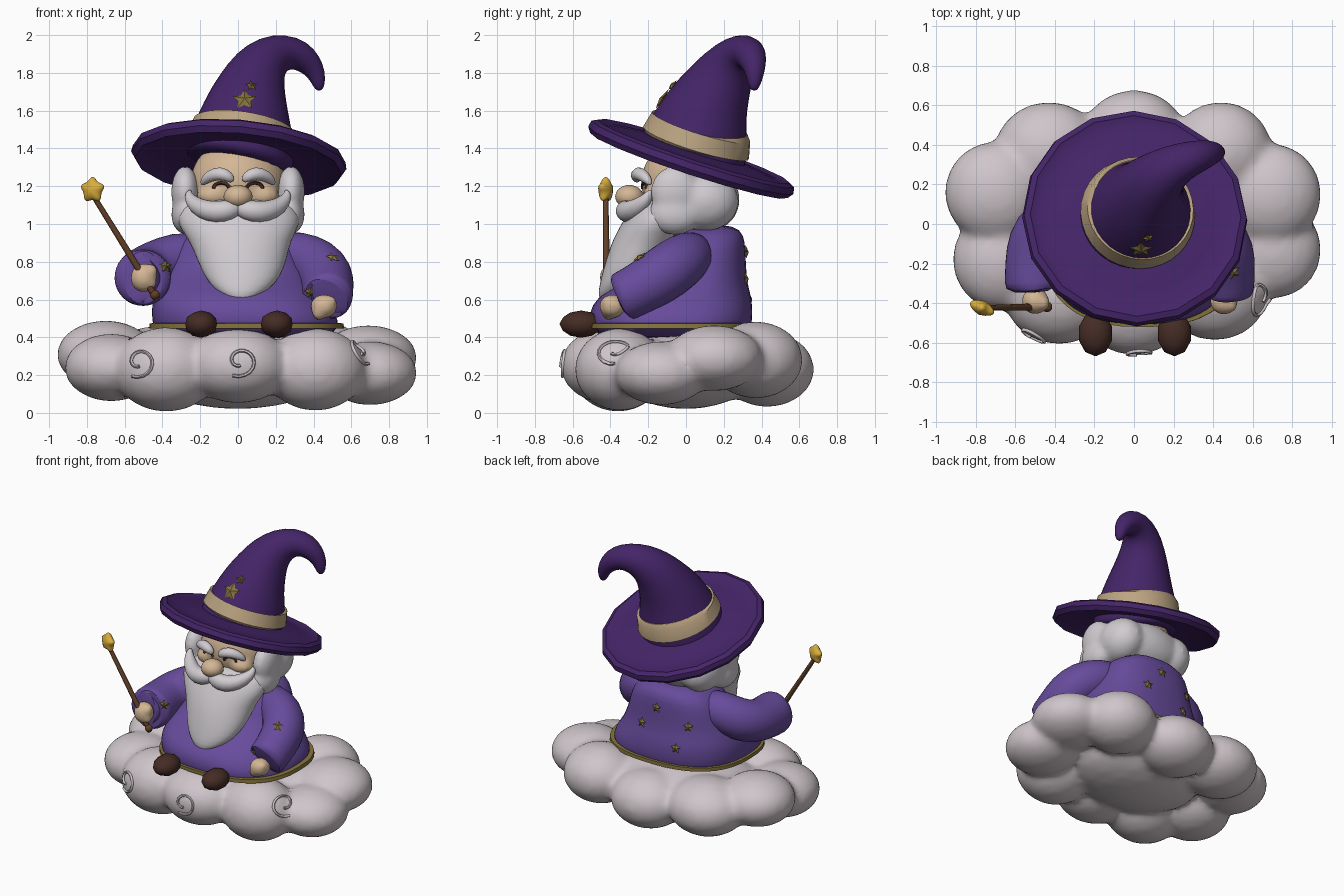
import bpy, bmesh, math
from mathutils import Vector, Matrix, Quaternion

def material(name, rgb):
    m = bpy.data.materials.new(name)
    m.diffuse_color = (*rgb, 1)
    return m

CLOUD = material("cloud_grey", (.62, .56, .59))
WHITE = material("beard_white", (.63, .60, .63))
ROBE = material("robe_purple", (.135, .07, .33))
HAT = material("hat_purple", (.058, .018, .138))
SKIN = material("skin", (.66, .47, .30))
BAND = material("band_tan", (.50, .37, .22))
TRIM = material("dull_gold", (.24, .175, .045))
GOLD = material("bright_gold", (.70, .42, .045))
SHOE = material("dark_brown", (.06, .025, .018))
WOOD = material("wood_brown", (.12, .05, .02))

def finish(name, bm, mat, sub=0, angle=60):
    bmesh.ops.recalc_face_normals(bm, faces=bm.faces)
    me = bpy.data.meshes.new(name)
    bm.to_mesh(me)
    bm.free()
    me.materials.append(mat)
    for p in me.polygons:
        p.use_smooth = True
    me.set_sharp_from_angle(angle=math.radians(angle))
    ob = bpy.data.objects.new(name, me)
    bpy.context.collection.objects.link(ob)
    if sub:
        m = ob.modifiers.new("smooth", 'SUBSURF')
        m.levels = m.render_levels = sub
    return ob

def loft(name, rings, mat, sides=16, follow=True, power=1, sub=1, angle=60):
    """Skin rings (x, y, z, rx[, ry]); follow turns them along the path."""
    bm = bmesh.new()
    pts = [Vector(r[:3]) for r in rings]
    q, prev, loops = Quaternion(), Vector((0, 0, 1)), []
    for i, r in enumerate(rings):
        if follow:
            t = (pts[min(i + 1, len(pts) - 1)] - pts[max(i - 1, 0)]).normalized()
            q = prev.rotation_difference(t) @ q
            prev = t
        loop = []
        for k in range(sides):
            a = 2 * math.pi * k / sides
            c, s = math.cos(a), math.sin(a)
            v = Vector((math.copysign(abs(c) ** power, c) * r[3],
                        math.copysign(abs(s) ** power, s) * r[-1], 0))
            loop.append(bm.verts.new(pts[i] + q @ v))
        loops.append(loop)
    for a, b in zip(loops, loops[1:]):
        for k in range(sides):
            j = (k + 1) % sides
            bm.faces.new((a[k], a[j], b[j], b[k]))
    bm.faces.new(loops[0])
    bm.faces.new(loops[-1])
    return finish(name, bm, mat, sub, angle)

def blobs(name, items, mat, voxel=0, detail=3):
    """Ellipsoids (x, y, z, rx, ry, rz), optionally melted together."""
    bm = bmesh.new()
    for x, y, z, a, b, c in items:
        bmesh.ops.create_icosphere(bm, subdivisions=detail, radius=1,
            matrix=Matrix.Translation((x, y, z)) @ Matrix.Diagonal((a, b, c, 1)))
    ob = finish(name, bm, mat)
    if voxel:
        m = ob.modifiers.new("melt", 'REMESH')
        m.mode, m.voxel_size, m.use_smooth_shade = 'VOXEL', voxel, True
        m = ob.modifiers.new("soften", 'SMOOTH')
        m.factor, m.iterations = .5, 6
    return ob

def star(name, loc, normal, r, thick, mat, sub=0, angle=20):
    bm = bmesh.new()
    rim = []
    for k in range(10):
        a, rr = math.pi / 2 + k * math.pi / 5, r if k % 2 == 0 else r * .5
        rim.append(bm.verts.new((rr * math.cos(a), rr * math.sin(a), 0)))
    for s in (thick, -thick):
        c = bm.verts.new((0, 0, s))
        for k in range(10):
            bm.faces.new((c, rim[k], rim[(k + 1) % 10]))
    ob = finish(name, bm, mat, sub, angle)
    ob.matrix_world = Matrix.Translation(loc) @ Vector(normal).to_track_quat('Z', 'Y').to_matrix().to_4x4()

def cast(start, direction):
    """First surface point and its normal along a ray."""
    start, direction = Vector(start), Vector(direction)
    hit = bpy.context.scene.ray_cast(bpy.context.evaluated_depsgraph_get(), start, direction)
    return (hit[1], hit[2]) if hit[0] else (start, -direction)

# Cloud
blobs("cloud", [
    (0, 0, .22, .5, .38, .2), (0, .1, .31, .62, .4, .15), (0, -.42, .25, .28, .245, .2),
    (-.38, -.36, .23, .28, .25, .225), (.41, -.35, .23, .27, .24, .22),
    (-.67, -.18, .24, .25, .26, .18), (-.7, .16, .31, .26, .26, .18),
    (.7, -.13, .21, .25, .25, .17), (.69, .15, .29, .26, .26, .175),
    (-.43, .36, .26, .28, .26, .2), (0, .43, .23, .27, .25, .2),
    (.44, .37, .28, .26, .25, .205)], CLOUD, .025)

# Swirls lying on the cloud
for centre, out, s in (((-.52, -.55, .27), (-.2, -1, 0), 1), ((.01, -.65, .275), (0, -1, 0), 1),
                       ((.63, -.36, .325), (.55, -.75, .3), -1)):
    out, pts = Vector(out).normalized(), []
    u = Vector((0, 0, 1)).cross(out).normalized()
    v = out.cross(u)
    for k in range(20):
        a, r = -2 + k * .36, .093 - .0035 * k
        p, n = cast(Vector(centre) + u * s * r * math.cos(a) + v * r * .9 * math.sin(a) + out * .3, -out)
        pts.append((*(p + n * .004), .009))
    loft("cloud_swirl", pts, CLOUD, 6, sub=0)

# Robe and its hem
loft("robe", [(.04, -.08, .39, .44, .38), (.045, -.08, .45, .5, .43), (.03, -.08, .53, .49, .435),
              (.0, -.065, .61, .455, .415), (0, -.01, .69, .41, .335), (0, .045, .77, .365, .275),
              (0, .06, .86, .34, .255), (0, .09, .94, .29, .22), (0, .1, 1.0, .17, .16)], ROBE, 28, False, .8)
loft("robe_hem", [(.047, -.08, .445, .46, .4), (.047, -.08, .448, .515, .442), (.045, -.08, .474, .513, .442),
                  (.045, -.08, .477, .46, .4)], TRIM, 40, False, .8, 0, 30)

# Sleeves, hands
loft("left_sleeve", [(-.18, .08, .85, .11), (-.31, .06, .83, .135), (-.44, .01, .765, .15), (-.5, -.09, .73, .15),
     (-.505, -.2, .72, .15), (-.505, -.3, .715, .155), (-.5, -.34, .715, .15), (-.5, -.345, .715, .11),
     (-.5, -.3, .715, .09)], ROBE)
loft("right_sleeve", [(.18, .05, .85, .11), (.31, .02, .835, .135), (.42, -.05, .785, .15), (.47, -.14, .72, .15),
     (.475, -.24, .66, .14), (.475, -.32, .62, .137), (.47, -.35, .605, .135), (.47, -.352, .603, .1),
     (.47, -.31, .62, .08)], ROBE)
blobs("left_hand", [(-.5, -.39, .715, .07, .068, .078), (-.46, -.4, .745, .035, .04, .045),
                    (-.47, -.41, .69, .04, .035, .04)], SKIN, .015)
blobs("right_hand", [(.455, -.39, .565, .072, .07, .064), (.43, -.41, .53, .04, .04, .04),
                     (.485, -.41, .59, .04, .04, .03)], SKIN, .015)

# Shoes
for side in (-1, 1):
    blobs("shoe", [(side * .2 + .005, -.555, .47, .088, .115, .072)], SHOE, detail=2)

# Head with closed eyes, nose, hair and beard
blobs("head", [(0, 0, 1.22, .255, .24, .23), (-.13, -.15, 1.15, .09, .08, .06), (.13, -.15, 1.15, .09, .08, .06)], SKIN, .018)
eyes = [[cast((s * .088 + .042 * math.cos(a), -2, 1.188 + .03 * math.sin(a)), (0, 1, 0))[0]
         for a in [math.pi * k / 8 for k in range(9)]] for s in (-1, 1)]
for arc in eyes:
    loft("closed_eye", [(*p, .01) for p in arc], SHOE, 6, sub=0)
blobs("nose", [(0, -.3, 1.145, .077, .075, .062)], SKIN)
blobs("hair", [(0, .12, 1.13, .29, .165, .17)] + [b for s in (-1, 1) for b in (
    (s * .2, .1, 1.12, .145, .18, .16), (s * .28, -.06, 1.17, .075, .13, .14),
    (s * .27, -.06, 1.05, .085, .14, .11))], WHITE, .02)
loft("beard", [(0, -.11, 1.14, .26, .14), (0, -.13, 1.08, .32, .17), (.005, -.16, 1.0, .335, .185),
               (.01, -.2, .92, .275, .19), (.02, -.25, .82, .245, .175), (.025, -.32, .72, .205, .13),
               (.02, -.375, .65, .145, .09), (.015, -.42, .59, .05, .045)], WHITE, 18, False)
for s in (-1, 1):
    loft("moustache", [(-s * .02, -.3, 1.09, .03), (s * .04, -.32, 1.075, .058), (s * .11, -.315, 1.06, .062),
         (s * .19, -.275, 1.075, .055), (s * .25, -.215, 1.12, .038), (s * .265, -.19, 1.165, .02),
         (s * .25, -.19, 1.18, .006)], WHITE, 12)
    loft("eyebrow", [(s * .025, -.255, 1.225, .014), (s * .045, -.265, 1.25, .032), (s * .095, -.255, 1.272, .04),
         (s * .15, -.225, 1.255, .034), (s * .185, -.195, 1.225, .022), (s * .19, -.19, 1.205, .006)], WHITE, 10)

# Hat: brim, bent cone, band
up = Vector((.087, .33, 1)).normalized()
brim = loft("hat_brim", [(0, 0, z, r) for r, z in ((.22, .0), (.4, -.005), (.51, -.03), (.55, -.045), (.572, -.015),
            (.565, .02), (.535, .035), (.5, .02), (.4, .035), (.25, .055))], HAT, 16, False, 1, 0, 35)
brim.rotation_mode = 'QUATERNION'
brim.rotation_quaternion = Vector((0, 0, 1)).rotation_difference(up)
brim.location = (.005, .03, 1.352)
loft("hat_cone", [(0, .015, 1.31, .28), (.005, .02, 1.33, .3), (.02, .055, 1.44, .285), (.035, .085, 1.54, .255),
     (.05, .12, 1.64, .22), (.075, .17, 1.73, .185), (.11, .22, 1.82, .152), (.17, .275, 1.885, .122),
     (.25, .32, 1.912, .098), (.33, .345, 1.895, .083), (.385, .36, 1.845, .066), (.418, .365, 1.79, .048),
     (.43, .36, 1.73, .032), (.431, .36, 1.705, .012)], HAT, 18)
loft("hat_band", [(.018, .052, 1.425, .27), (.019, .053, 1.43, .293), (.032, .08, 1.515, .272),
                  (.033, .081, 1.52, .25)], BAND, 32, sub=0, angle=35)

# Wand
loft("wand", [(-.43, -.42, .6, .016), (-.5, -.42, .72, .018), (-.76, -.425, 1.14, .014)], WOOD, 8, sub=0)
blobs("wand_knob", [(-.44, -.42, .625, .027, .027, .027)], WOOD, detail=2)
star("wand_star", (-.77, -.425, 1.18), (-.4, -.9, 0), .118, .055, GOLD, 2, 180)

# Stars on hat and robe: x, z, radius, side they are seen from
for x, z, r, s in ((.035, 1.655, .068, -1), (.07, 1.73, .033, -1), (-.385, .775, .037, -1), (.5, .82, .04, -1),
                   (.385, .64, .037, -1), (-.22, .76, .038, 1), (.02, .85, .038, 1), (.14, .71, .038, 1),
                   (-.15, .6, .038, 1)):
    p, n = cast((x, 3 * s, z), (0, -s, 0))
    star("star", p + n * .005, n, r, .014, TRIM)
